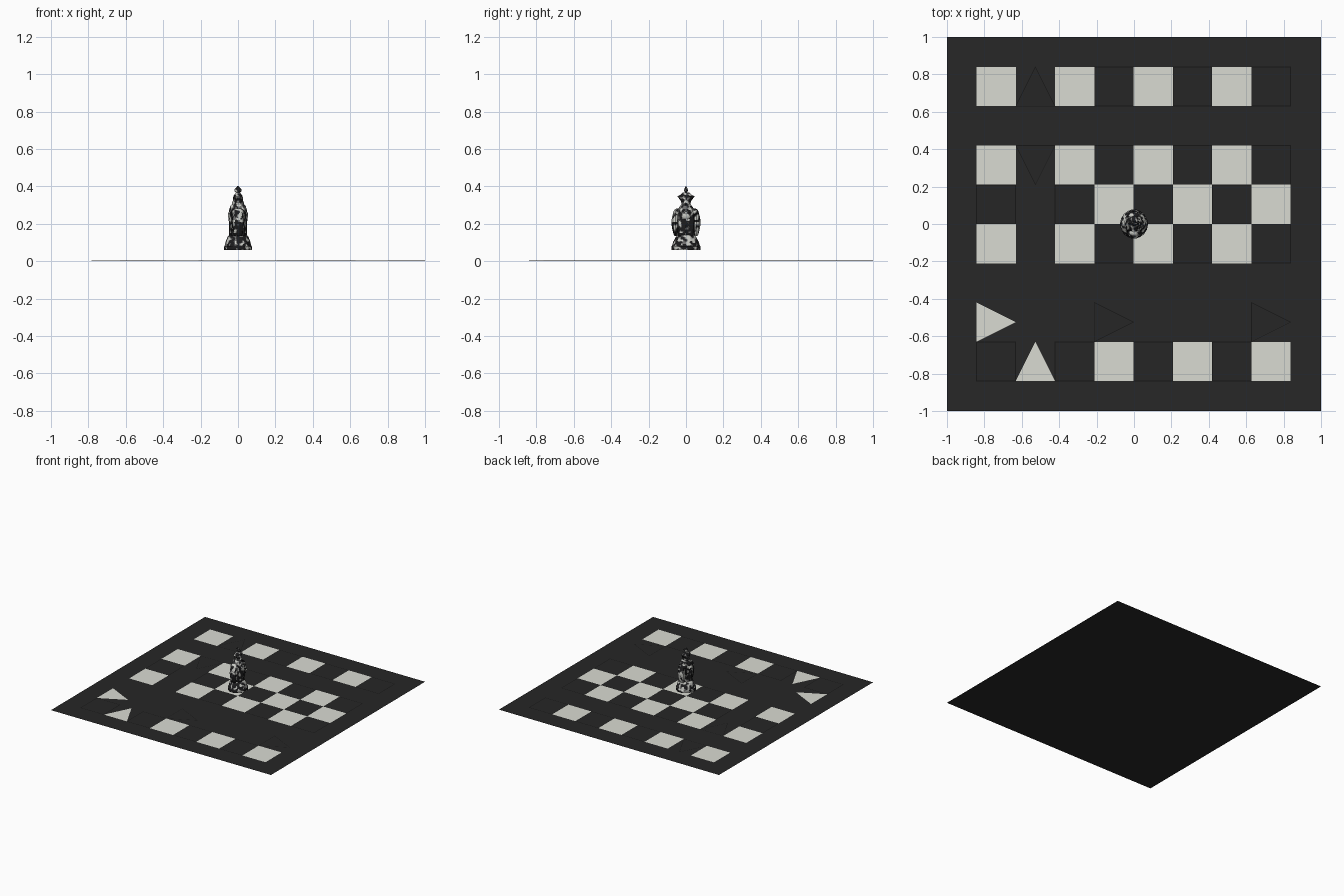
import bpy, bmesh, math
from mathutils import Matrix, Vector, noise

cube = bpy.data.objects.get("Cube")
if cube:
    bpy.data.objects.remove(cube, do_unlink=True)


def material(name, r, g, b):
    m = bpy.data.materials.new(name)
    m.use_nodes = True
    m.diffuse_color = (r, g, b, 1)
    m.node_tree.nodes["Principled BSDF"].inputs["Base Color"].default_value = (r, g, b, 1)
    return m


board_mat = material("board charcoal", 0.02, 0.02, 0.02)
dark_mat = material("tile charcoal", 0.019, 0.019, 0.019)
rim_mat = material("rim black", 0.008, 0.008, 0.008)
light_mat = material("tile ivory", 0.7, 0.71, 0.65)
black = material("stone black", 0.012, 0.012, 0.013)
grey = material("stone grey", 0.16, 0.16, 0.16)
pale = material("stone pale", 0.6, 0.61, 0.57)
STONE = (black, grey, pale)


def finish(bm, name, mats):
    mesh = bpy.data.meshes.new(name)
    bm.to_mesh(mesh)
    bm.free()
    for m in mats:
        mesh.materials.append(m)
    ob = bpy.data.objects.new(name, mesh)
    bpy.context.collection.objects.link(ob)
    return ob


def sheet(name, outline, lift, mat):
    """Flat sheet on the board plane, which leans up very slightly to the back left."""
    bm = bmesh.new()
    bm.faces.new([bm.verts.new((x, y, 0.00113 * (x + 1) + 0.00107 * (y + 1) + lift))
                  for x, y in outline])
    return finish(bm, name, [mat])


def mottle(bm, bias):
    """Marbled stone: noise picks black, grey or pale; a higher bias is paler."""
    for f in bm.faces:
        n = noise.noise(f.calc_center_median() * 48) + bias
        f.material_index = 2 if n > 0.22 else 1 if n > 0.06 else 0


def loft(name, sections, bias=0.0, sides=16, flute=0.0, center=(0, 0)):
    """Stack of elliptical rings (z, half width x, half width y)."""
    bm = bmesh.new()
    rings = []
    for z, rx, ry in sections:
        ring = []
        for i in range(sides):
            a = math.tau * i / sides
            k = 1 - flute * (i % 2)
            ring.append(bm.verts.new((center[0] + rx * k * math.cos(a),
                                      center[1] + ry * k * math.sin(a), z)))
        rings.append(ring)
    for low, high in zip(rings, rings[1:]):
        for i in range(sides):
            j = (i + 1) % sides
            bm.faces.new((low[i], low[j], high[j], high[i]))
    bm.faces.new(rings[0])
    bm.faces.new(rings[-1])
    bmesh.ops.subdivide_edges(bm, edges=bm.edges[:], cuts=2, use_grid_fill=True)
    bmesh.ops.triangulate(bm, faces=bm.faces[:])
    bmesh.ops.recalc_face_normals(bm, faces=bm.faces)
    mottle(bm, bias)
    return finish(bm, name, STONE)


def ball(name, loc, size, bias=0.0):
    bm = bmesh.new()
    bmesh.ops.create_icosphere(bm, subdivisions=3, radius=1,
                               matrix=Matrix.Translation(loc) @ Matrix.Diagonal((*size, 1)))
    mottle(bm, bias)
    return finish(bm, name, STONE)


# Board
sheet("board", [(-1, -1), (1, -1), (1, 1), (-1, 1)], 0, board_mat)

# Tiles: s square, u / d / r triangle pointing up, down, right, . empty
SHAPES = {
    "s": [(0, 0), (1, 0), (1, 1), (0, 1)],
    "u": [(0, 0), (1, 0), (0.5, 1)],
    "d": [(0, 1), (0.5, 0), (1, 1)],
    "r": [(0, 0), (1, 0.5), (0, 1)],
}
LAYOUT = ["sussssss", "........", "sdssssss", "s.ssssss",
          "s.ssssss", "........", "r..r...r", "sussssss"]
STEP = 0.21
for row, line in enumerate(LAYOUT):
    for col, key in enumerate(line):
        if key == ".":
            continue
        x0, y0 = -0.842 + col * STEP, 0.84 - (row + 1) * STEP
        pts = [Vector((x0 + u * STEP, y0 + v * STEP)) for u, v in SHAPES[key]]
        if (row + col) % 2 == 0:
            sheet(f"light_tile_{row}_{col}", pts, 0.0003, light_mat)
        else:
            # Dark tiles sit on a narrow black rim
            mid = sum(pts, Vector((0, 0))) / len(pts)
            sheet(f"rim_{row}_{col}", [mid + (p - mid) * 1.02 for p in pts], 0.00015, rim_mat)
            sheet(f"dark_tile_{row}_{col}", [mid + (p - mid) * 0.97 for p in pts], 0.0003, dark_mat)

# Figure: plinth and stepped foot
loft("plinth", [(0.06, 0.075, 0.078), (0.078, 0.075, 0.078), (0.084, 0.07, 0.074),
                (0.105, 0.066, 0.068), (0.118, 0.061, 0.06), (0.13, 0.056, 0.054),
                (0.14, 0.046, 0.046)], 0.06)

# Robe with folds: dark skirt, paler chest
loft("skirt", [(0.13, 0.047, 0.05), (0.16, 0.049, 0.054), (0.19, 0.049, 0.056),
               (0.215, 0.049, 0.06)], -0.16, flute=0.06)
loft("chest", [(0.215, 0.05, 0.06), (0.25, 0.051, 0.056), (0.275, 0.047, 0.046),
               (0.292, 0.04, 0.034), (0.305, 0.03, 0.024)], -0.05, flute=0.06)

# Sleeves and hanging cloak on both sides
for side, y, low, high in (("front", -1, -0.15, 0.25), ("back", 1, 0.35, 0.0)):
    loft(f"{side}_cloak", [(0.136, 0.02, 0.006), (0.15, 0.026, 0.013), (0.18, 0.031, 0.02),
                           (0.21, 0.033, 0.024)], low, 10, center=(0, y * 0.056))
    loft(f"{side}_sleeve", [(0.21, 0.033, 0.024), (0.24, 0.031, 0.019), (0.268, 0.022, 0.01)],
         high, 10, center=(0, y * 0.056))
    ball(f"{side}_shoulder", (0, y * 0.045, 0.262), (0.034, 0.021, 0.021), high)

# Hands, collar and head
for side, x in (("right", -1), ("left", 1)):
    ball(f"{side}_hand", (x * 0.04, 0, 0.245), (0.014, 0.026, 0.024), 0.3)
loft("collar", [(0.278, 0.045, 0.038), (0.292, 0.043, 0.03), (0.303, 0.034, 0.026)], 0.1)
ball("head", (0, 0, 0.31), (0.032, 0.024, 0.028), 0.03)

# Crown flaring to each side, narrowing to a finial
loft("crown", [(0.305, 0.027, 0.021), (0.325, 0.027, 0.03), (0.347, 0.025, 0.046),
               (0.354, 0.02, 0.032), (0.368, 0.012, 0.016)], -0.05, 12)
ball("finial", (0, 0, 0.38), (0.02, 0.01, 0.014), 0.03)
loft("finial_tip", [(0.385, 0.014, 0.008), (0.393, 0.011, 0.006), (0.401, 0.004, 0.002)], -0.05, 8)
